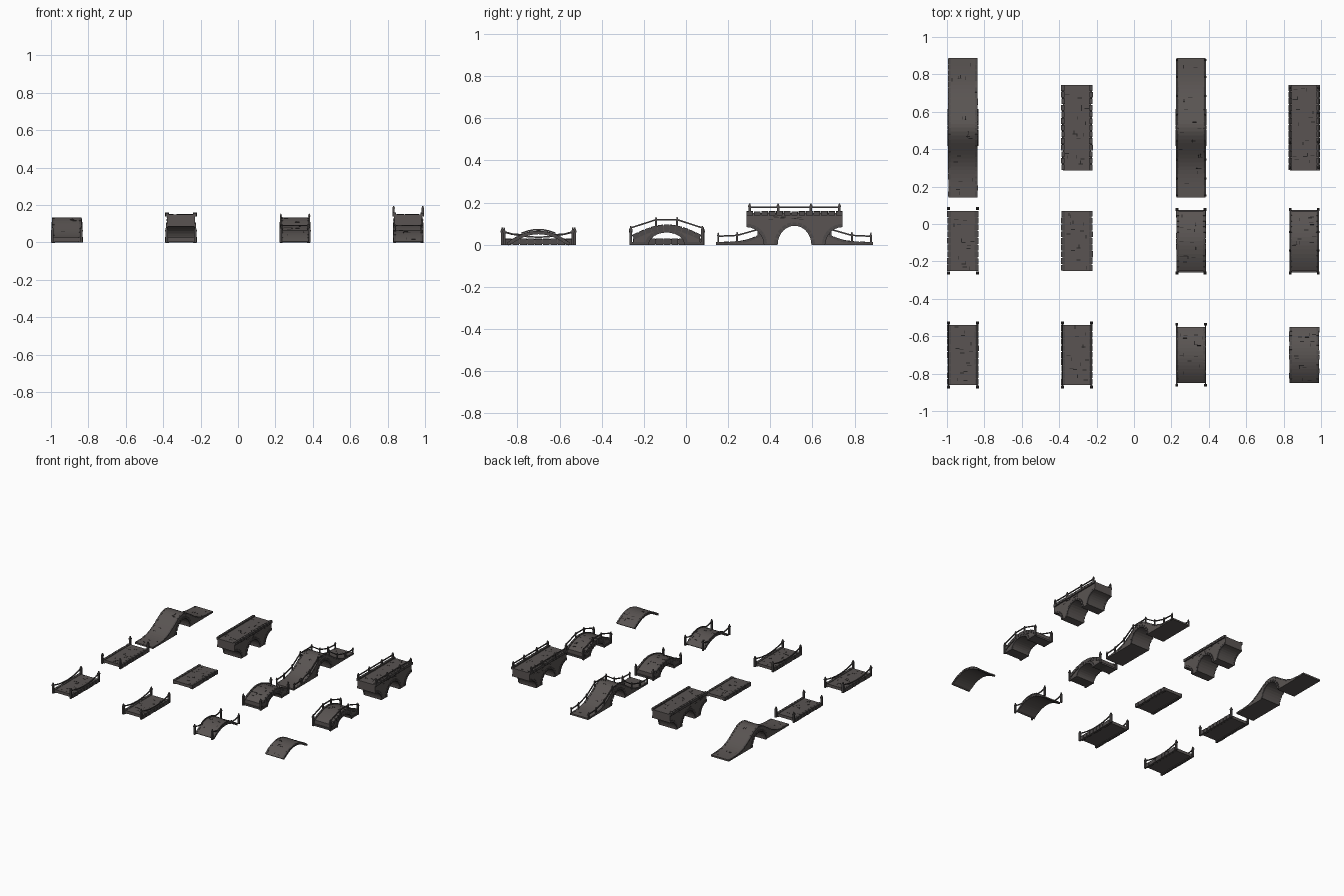
import bpy, bmesh, math, random
from mathutils import Matrix, Vector

if "Cube" in bpy.data.objects:
    bpy.data.objects.remove(bpy.data.objects["Cube"])
random.seed(4)

def material(name, c):
    m = bpy.data.materials.new(name)
    m.diffuse_color = (*c, 1)
    m.use_nodes = True
    m.node_tree.nodes["Principled BSDF"].inputs["Base Color"].default_value = m.diffuse_color
    return m

STONE = material("grey stone", (0.100, 0.088, 0.084))
TRIM = material("dark stone trim", (0.075, 0.068, 0.067))
CRACK = material("dark joints", (0.022, 0.020, 0.020))

def finish(bm, name, mat):
    bmesh.ops.recalc_face_normals(bm, faces=bm.faces)
    me = bpy.data.meshes.new(name)
    bm.to_mesh(me); bm.free()
    me.materials.append(mat)
    bpy.context.collection.objects.link(bpy.data.objects.new(name, me))

def prism(name, cx, cy, w, pts, mat=STONE):
    """Extrude a (y, z) outline along x."""
    bm = bmesh.new()
    f = bm.faces.new([bm.verts.new((cx - w / 2, cy + y, z)) for y, z in pts])
    r = bmesh.ops.extrude_face_region(bm, geom=[f])
    bmesh.ops.translate(bm, verts=[v for v in r["geom"] if isinstance(v, bmesh.types.BMVert)], vec=(w, 0, 0))
    finish(bm, name, mat)

def box(bm, c, s, tilt=0.0, taper=1.0):
    m = Matrix.Translation(c) @ Matrix.Rotation(tilt, 4, 'X') @ Matrix.Diagonal((*s, 1))
    vs = bmesh.ops.create_cube(bm, size=1)["verts"]
    for v in vs:
        if v.co.z > 0:
            v.co.x *= taper; v.co.y *= taper
        v.co = m @ v.co

def span(a, b, n):
    return [a + (b - a) * i / n for i in range(n + 1)]

def slope(f, y):
    return math.atan((f(y + .004) - f(y - .004)) / .008)

def edge_stones(name, cx, cy, y0, y1, n, f, off, s, drop=0.0):
    """Row of blocks following height rule f along both sides."""
    bm = bmesh.new()
    step = (y1 - y0) / n
    for sx in (-1, 1):
        for i in range(n):
            y = y0 + (i + .5) * step
            t = slope(f, y)
            j = random.uniform(-.002, .002)
            box(bm, (cx + sx * (off - abs(j)), cy + y, f(y) - drop + j * .5),
                (s[0], step / math.cos(t) * random.uniform(.82, .94), s[1]), t)
    finish(bm, name, TRIM)

def joints(name, cx, cy, y0, y1, w, f, n):
    """Thin dark joints scattered over the paving."""
    bm = bmesh.new()
    for _ in range(n):
        y = random.uniform(y0, y1); x = random.uniform(-w / 2, w / 2)
        s = (.022, .004, .002) if random.random() < .65 else (.004, .018, .002)
        box(bm, (cx + x, cy + y, f(y)), s, slope(f, y))
    finish(bm, name, CRACK)

def posts(name, cx, cy, off, spots, w=.015):
    """Capped posts on both sides; spots = (y, bottom, top)."""
    bm = bmesh.new()
    for sx in (-1, 1):
        for y, a, b in spots:
            x = cx + sx * off
            h = b - a
            box(bm, (x, cy + y, a + h * .38), (w * .85, w * .85, h * .76))
            box(bm, (x, cy + y, a + h * .77), (w, w, h * .1))
            box(bm, (x, cy + y, a + h * .91), (w * .8, w * .8, h * .18), 0, .45)
    finish(bm, name, TRIM)

def rails(name, cx, cy, off, paths, t=.007):
    bm = bmesh.new()
    for sx in (-1, 1):
        for path in paths:
            for (ya, za), (yb, zb) in zip(path, path[1:]):
                box(bm, (cx + sx * off, cy + (ya + yb) / 2, (za + zb) / 2),
                    (t, math.hypot(yb - ya, zb - za) + .002, t), math.atan2(zb - za, yb - ya))
    finish(bm, name, TRIM)

def half_round(r, h, n=14):
    return [(r * math.cos(math.pi * i / n), h * math.sin(math.pi * i / n)) for i in range(n + 1)]

def voussoirs(name, cx, cy, w, r, h, n=11):
    """Ring stones round an arch opening on both faces."""
    bm = bmesh.new()
    for sx in (-1, 1):
        for i in range(n):
            a = math.pi * (i + .5) / n
            box(bm, (cx + sx * (w / 2 - .003), cy + (r + .008) * math.cos(a), (h + .008) * math.sin(a)),
                (.012, math.pi * r / n * .88, .017), a - math.pi / 2)
    finish(bm, name, TRIM)

X = [-.915, -.305, .305, .91]

# Flat bridges
def flat(label, cx, cy, post, rail):
    deck = lambda y: .026
    prism(label + "_deck", cx, cy, .155, [(-.16, .004), (.16, .004), (.16, .026), (-.16, .026)])
    edge_stones(label + "_edge_stones", cx, cy, -.162, .162, 9, deck, .075, (.02, .030), .012)
    joints(label + "_joints", cx, cy, -.15, .15, .11, deck, 14)
    if post:
        posts(label + "_posts", cx, cy, .077, [(-.172, 0, .082), (.172, 0, .082)], .016)
    if rail:
        rails(label + "_rails", cx, cy, .077, [[(y, .036 + .026 * (y / .17) ** 2) for y in span(-.17, .17, 8)]])

flat("flat_bridge_a", X[0], -.70, True, True)
flat("flat_bridge_b", X[1], -.70, True, True)
flat("flat_bridge_c", X[0], -.09, True, False)
flat("flat_bridge_d", X[1], -.09, False, False)

# Thin arched bridges
def thin_arch(label, cx, cy, railed):
    top = lambda y: .066 - .060 * (y / .15) ** 2
    ys = span(-.15, .15, 16)
    prism(label + "_deck", cx, cy, .155,
          [(y, top(y)) for y in ys] + [(y * .97, max(0, top(y) - .016)) for y in reversed(ys)])
    edge_stones(label + "_edge_stones", cx, cy, -.147, .147, 12, top, .074, (.014, .014), .007)
    joints(label + "_joints", cx, cy, -.14, .14, .12, top, 14)
    if railed:
        posts(label + "_posts", cx, cy, .077, [(-.163, 0, .082), (.163, 0, .082)], .014)
        rails(label + "_rails", cx, cy, .077,
              [[(s * .163, .062), (s * .12, .050), (s * .08, .048)] for s in (-1, 1)] +
              [[(y, top(y) + .006) for y in span(-.08, .08, 6)]])

thin_arch("thin_arch_railed", X[2], -.70, True)
thin_arch("thin_arch_plain", X[3], -.70, False)

# Solid arched bridges
def solid_arch(label, cx, cy, railed):
    top = lambda y: .092 - .050 * (abs(y) / .16) ** 1.8
    prism(label + "_body", cx, cy, .148,
          [(-.158, 0)] + [(y, top(y)) for y in span(-.158, .158, 14)] + [(.158, 0)] + half_round(.085, .058))
    edge_stones(label + "_kerb_stones", cx, cy, -.16, .16, 11, top, .073, (.014, .024), .008)
    voussoirs(label + "_ring_stones", cx, cy, .152, .085, .058)
    joints(label + "_joints", cx, cy, -.14, .14, .11, top, 14)
    # plinth strips at the foot
    for s in (-1, 1):
        prism(label + "_plinth", cx, cy, .158, [(s * .088, 0), (s * .166, 0), (s * .166, .014), (s * .088, .014)], TRIM)
    posts(label + "_end_posts", cx, cy, .075, [(-.170, 0, .09), (.170, 0, .09)])
    if railed:
        posts(label + "_mid_posts", cx, cy, .075, [(-.05, .08, .132), (.05, .08, .132)], .011)
        rails(label + "_rails", cx, cy, .075, [[(-.17, .080), (-.05, .119), (.05, .119), (.17, .080)]])

solid_arch("solid_arch_low", X[2], -.092, False)
solid_arch("solid_arch_railed", X[3], -.092, True)

# Long humped bridges
def hump(label, cx, cy, railed):
    top = lambda y: .012 + .121 * math.exp(-(y / .15) ** 2)
    prism(label + "_body", cx, cy, .155,
          [(-.372, 0)] + [(y, top(y)) for y in span(-.372, .372, 36)] + [(.372, 0)] + half_round(.082, .092))
    voussoirs(label + "_ring_stones", cx, cy, .160, .082, .092)
    edge_stones(label + "_edge_stones", cx, cy, -.37, .37, 24, top, .0735, (.013, .011), .005)
    joints(label + "_joints", cx, cy, -.35, .35, .12, top, 18)
    if railed:
        ys = [-.362, -.272, -.17, -.07, .07, .17, .272, .362]
        posts(label + "_posts", cx, cy, .076, [(y, max(0, top(y) - .01), top(y) + .045) for y in ys], .011)
        rails(label + "_rails", cx, cy, .076, [[(y, top(y) + .028) for y in ys]])

hump("hump_bridge_plain", X[0], .515, False)
hump("hump_bridge_railed", X[2], .515, True)

# Tall flat viaducts: full middle arch, half arches outside
def viaduct(label, cx, cy, railed):
    outer = [(.228 - .083 * math.sin(a), .085 * math.cos(a)) for a in span(0, math.pi / 2, 8)]
    left = [(-y, z) for y, z in reversed(outer)]
    prism(label + "_body", cx, cy, .150,
          [(-.228, .15), (.228, .15)] + outer + half_round(.08, .09) + left)
    voussoirs(label + "_ring_stones", cx, cy, .155, .08, .09)
    # stones round the outer half arches
    bm = bmesh.new()
    for sx in (-1, 1):
        for sy in (-1, 1):
            for a in span(.15, 1.4, 5):
                box(bm, (cx + sx * .0745, cy + sy * (.228 - .089 * math.sin(a)), .091 * math.cos(a)),
                    (.012, .021, .016), sy * a)
    finish(bm, label + "_half_arch_stones", TRIM)
    deck = lambda y: .150
    edge_stones(label + "_kerb_stones", cx, cy, -.23, .23, 13, deck, .076, (.018, .020), .001)
    joints(label + "_joints", cx, cy, -.21, .21, .11, deck, 18)
    # scattered wall joints
    bm = bmesh.new()
    for sx in (-1, 1):
        for _ in range(9):
            box(bm, (cx + sx * .075, cy + random.uniform(-.2, .2), random.uniform(.108, .135)), (.002, .022, .003))
    finish(bm, label + "_wall_joints", CRACK)
    if railed:
        ys = [-.213, -.078, .078, .213]
        posts(label + "_posts", cx, cy, .078, [(y, .14, .196) for y in ys], .014)
        rails(label + "_rails", cx, cy, .078, [[(y, .178) for y in ys]])

viaduct("viaduct_plain", X[1], .515, False)
viaduct("viaduct_railed", X[3], .515, True)
